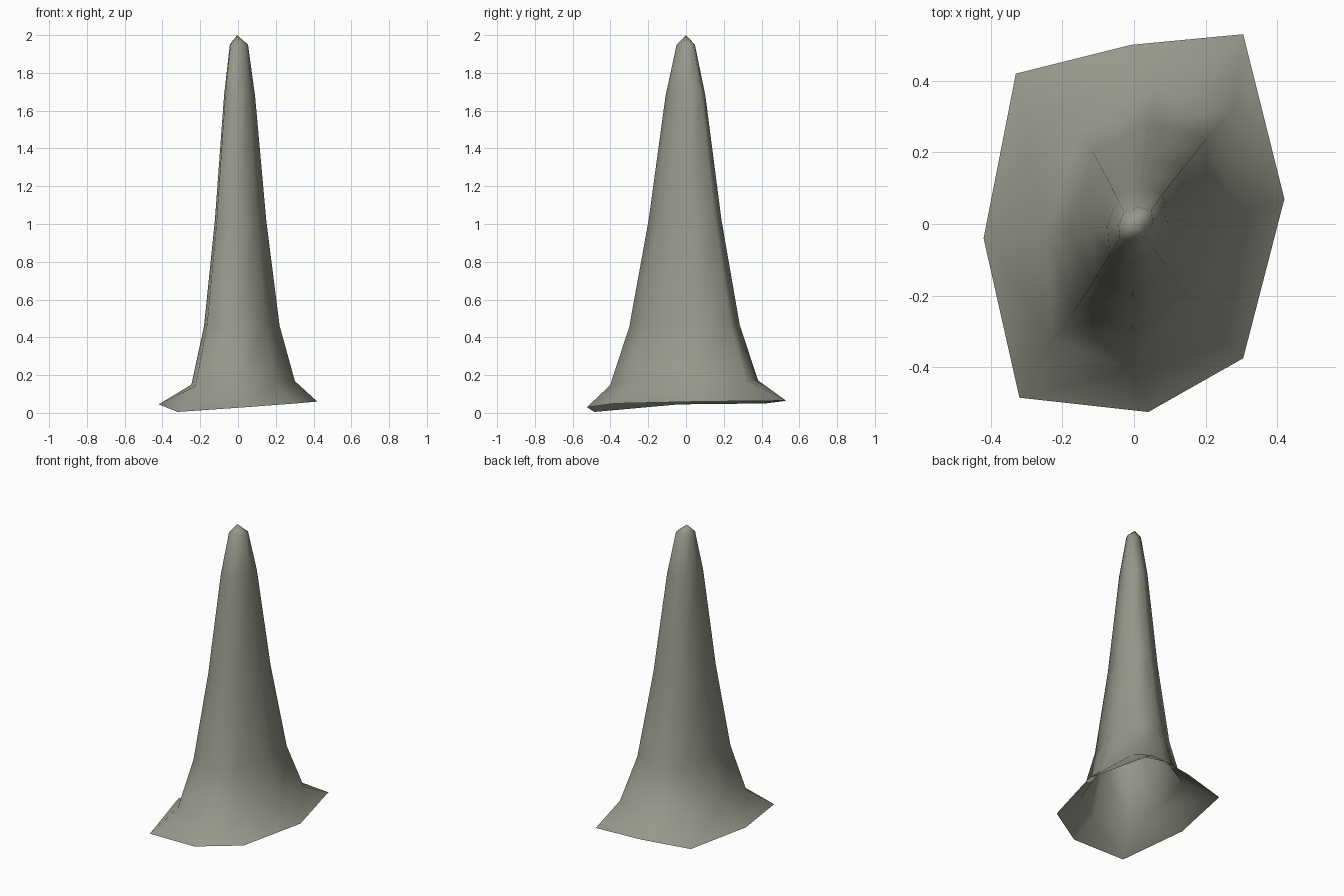
import bpy
import bmesh

cube = bpy.data.objects.get("Cube")
if cube:
    bpy.data.objects.remove(cube, do_unlink=True)

# Stone material
stone = bpy.data.materials.new("grey_olive_stone")
stone.use_nodes = True
colour = (0.31, 0.315, 0.26, 1.0)
stone.diffuse_color = colour
bsdf = stone.node_tree.nodes["Principled BSDF"]
bsdf.inputs["Base Color"].default_value = colour
bsdf.inputs["Roughness"].default_value = 0.9

# Uneven flared rim and the irregular eight-sided section of the spire
rim = [(0.42, 0.07, 0.06), (0.305, 0.53, 0.065), (-0.01, 0.50, 0.06),
       (-0.33, 0.42, 0.05), (-0.42, -0.04, 0.045), (-0.32, -0.485, 0.005),
       (0.04, -0.525, 0.03), (0.305, -0.375, 0.05)]
section = [(0.22, 0.02), (0.20, 0.235), (0.045, 0.285), (-0.115, 0.20),
           (-0.18, -0.02), (-0.165, -0.24), (-0.005, -0.30), (0.145, -0.20)]

# Height, x scale, y scale and tilt of each ring above the rim
levels = [(0.158, 1.37, 1.34, 0.03), (0.46, 1, 1, 0.01),
          (1.02, 0.68, 0.66, 0), (1.68, 0.41, 0.36, 0), (1.95, 0.24, 0.165, 0)]

bm = bmesh.new()
rings = [[bm.verts.new(p) for p in rim]]
for z, sx, sy, tilt in levels:
    rings.append([bm.verts.new((x * sx, y * sy, z + tilt * (x * sx + y * sy)))
                  for x, y in section])

# Open shell between the rings, closed by a point on top
count = len(section)
for low, high in zip(rings, rings[1:]):
    for i in range(count):
        j = (i + 1) % count
        bm.faces.new((low[i], low[j], high[j], high[i]))
tip = bm.verts.new((-0.005, 0, 2))
for i in range(count):
    bm.faces.new((rings[-1][i], rings[-1][(i + 1) % count], tip))
for face in bm.faces:
    face.smooth = True

mesh = bpy.data.meshes.new("rock_spire")
bm.to_mesh(mesh)
bm.free()
mesh.materials.append(stone)
spire = bpy.data.objects.new("rock_spire", mesh)
bpy.context.collection.objects.link(spire)
